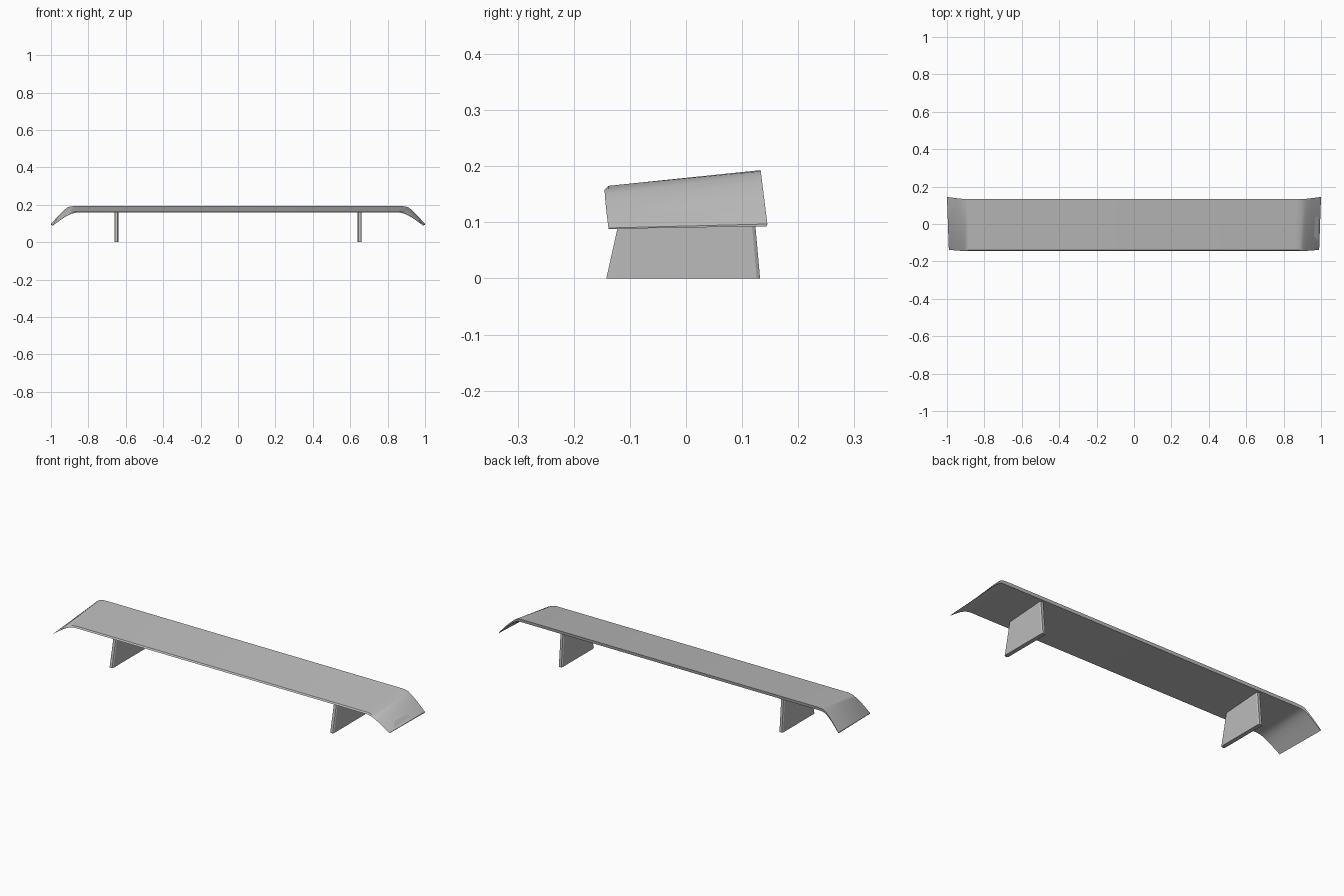
import bpy, bmesh, math

old = bpy.data.objects.get("Cube")
if old:
    bpy.data.objects.remove(old, do_unlink=True)

grey = bpy.data.materials.new("plain grey")
grey.use_nodes = True
colour = (0.5, 0.5, 0.5, 1)
grey.diffuse_color = colour
grey.node_tree.nodes["Principled BSDF"].inputs["Base Color"].default_value = colour


def loft(name, rings, smooth=None):
    """Skin a closed solid through matching rings of points."""
    bm = bmesh.new()
    loops = [[bm.verts.new(p) for p in ring] for ring in rings]
    count = len(loops[0])
    for a, b in zip(loops, loops[1:]):
        for i in range(count):
            j = (i + 1) % count
            bm.faces.new((a[i], a[j], b[j], b[i]))
    bm.faces.new(loops[0])
    bm.faces.new(loops[-1][::-1])
    bmesh.ops.recalc_face_normals(bm, faces=bm.faces)
    mesh = bpy.data.meshes.new(name)
    bm.to_mesh(mesh)
    bm.free()
    mesh.materials.append(grey)
    obj = bpy.data.objects.new(name, mesh)
    bpy.context.collection.objects.link(obj)
    if smooth:
        bpy.context.view_layer.objects.active = obj
        obj.select_set(True)
        bpy.ops.object.shade_smooth_by_angle(angle=math.radians(smooth))
        obj.select_set(False)
    return obj


# Wing: half-span stations of front x, back x, droop at front, droop at back, thinning
stations = [
    (0.86, 0.87, 0.0, 0.0, 1.0),
    (0.885, 0.895, 0.005, 0.002, 0.95),
    (0.905, 0.912, 0.014, 0.008, 0.85),
    (0.925, 0.93, 0.026, 0.022, 0.7),
    (0.95, 0.955, 0.044, 0.046, 0.5),
    (0.99, 1.0, 0.075, 0.096, 0.25),
]


def wing_ring(side, front_x, back_x, drop_f, drop_b, thin):
    t = drop_b / 0.096
    yf, yb = -0.145 + 0.007 * t, 0.133 + 0.012 * t
    zf, zb = 0.165 - drop_f, 0.193 - drop_b
    fx, bx = side * front_x, side * back_x
    return [(fx, yf, zf - 0.007 * thin), (fx, yf + 0.007 * thin, zf),
            (bx, yb, zb), (bx, yb - 0.003 * thin, zb - 0.016 * thin)]


rings = [wing_ring(-1, *s) for s in reversed(stations)]
rings += [wing_ring(1, *s) for s in stations]
loft("wing", rings, smooth=35)


# Supports: upright blades with narrowed front and back edges
def blade_ring(x, front, back, z_front, z_back):
    wide, narrow, cut = 0.011, 0.007, 0.006
    outline = [(-narrow, front, z_front), (narrow, front, z_front),
               (wide, front + cut, z_front), (wide, back - cut, z_back),
               (narrow, back, z_back), (-narrow, back, z_back),
               (-wide, back - cut, z_back), (-wide, front + cut, z_front)]
    return [(x + dx, y, z) for dx, y, z in outline]


for side, label in ((1, "left"), (-1, "right")):
    x = side * 0.65
    loft(label + "_support", [
        blade_ring(x, -0.142, 0.132, 0, 0),
        blade_ring(x, -0.122, 0.124, 0.09, 0.09),
        blade_ring(x, -0.106, 0.117, 0.163, 0.178),
    ])
